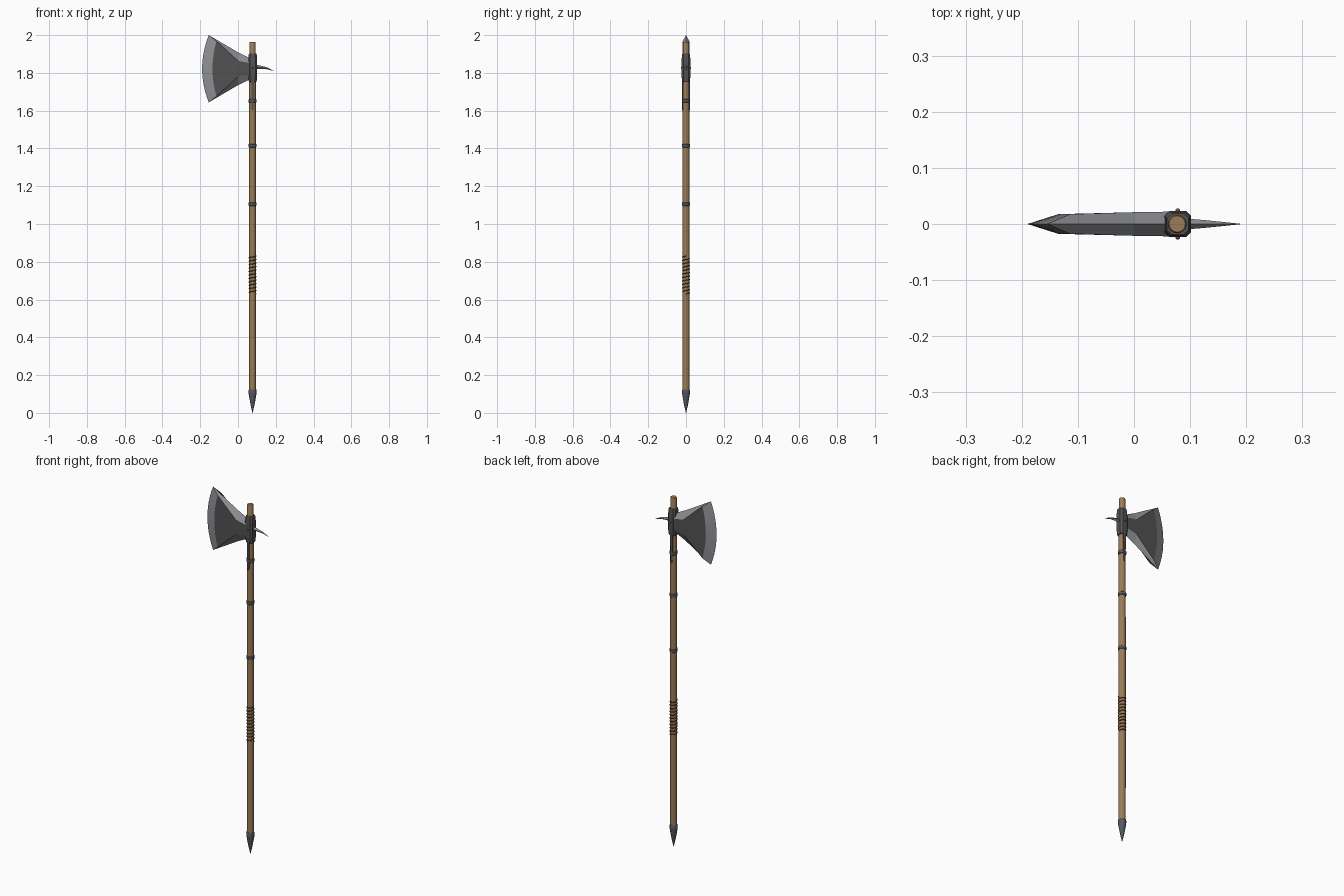
import bpy, bmesh, math
from mathutils import Vector

if "Cube" in bpy.data.objects:
    bpy.data.objects.remove(bpy.data.objects["Cube"])

CX = 0.077   # haft axis
CZ = 1.822   # blade centre height


def mat(name, r, g, b):
    m = bpy.data.materials.new(name)
    m.diffuse_color = (r, g, b, 1)
    m.use_nodes = True
    m.node_tree.nodes["Principled BSDF"].inputs["Base Color"].default_value = m.diffuse_color
    return m


WOOD = mat("wood", 0.33, 0.20, 0.095)
LEATHER = mat("leather", 0.09, 0.05, 0.03)
IRON = mat("dark_iron", 0.085, 0.085, 0.085)
STEEL = mat("steel", 0.27, 0.28, 0.30)
BAND = mat("band_iron", 0.09, 0.10, 0.12)


def finish(name, bm, mats, smooth=None):
    bmesh.ops.recalc_face_normals(bm, faces=bm.faces)
    me = bpy.data.meshes.new(name)
    bm.to_mesh(me)
    bm.free()
    ob = bpy.data.objects.new(name, me)
    bpy.context.collection.objects.link(ob)
    for m in mats:
        me.materials.append(m)
    if smooth:
        bpy.ops.object.select_all(action='DESELECT')
        ob.select_set(True)
        bpy.context.view_layer.objects.active = ob
        bpy.ops.object.shade_smooth_by_angle(angle=math.radians(smooth))
    return ob


def loft(name, rings, material, smooth=None):
    """Skin a list of equal-length point rings and cap both ends."""
    bm = bmesh.new()
    vs = [[bm.verts.new(p) for p in r] for r in rings]
    n = len(vs[0])
    for a, b in zip(vs, vs[1:]):
        for i in range(n):
            bm.faces.new((a[i], a[(i + 1) % n], b[(i + 1) % n], b[i]))
    bm.faces.new(vs[0])
    bm.faces.new(vs[-1])
    return finish(name, bm, [material], smooth)


def turned(name, profile, material, n=16, smooth=40):
    """Round part about the haft axis from (radius, z) pairs."""
    rings = [[(CX + r * math.cos(2 * math.pi * i / n), r * math.sin(2 * math.pi * i / n), z)
              for i in range(n)] for r, z in profile]
    return loft(name, rings, material, smooth)


# Haft, butt spike and bands
turned("haft", [(0.018, 0.09), (0.0185, 1.0), (0.0175, 1.75), (0.0165, 1.958), (0.0145, 1.964)], WOOD)
turned("butt_spike", [(0.019, 0.125), (0.0212, 0.117), (0.0205, 0.10), (0.011, 0.045), (0.0008, 0.0)],
       BAND, 12, 30)
for k, z in enumerate((1.105, 1.415, 1.652)):
    turned(f"band_{k + 1}", [(0.0175, z - 0.010), (0.021, z - 0.007), (0.021, z + 0.007),
                             (0.0175, z + 0.010)], BAND)

# Spiral grip wrap
cu = bpy.data.curves.new("grip_wrap", 'CURVE')
cu.dimensions = '3D'
cu.bevel_depth = 0.003
cu.bevel_resolution = 1
turns, steps = 11, 16
sp = cu.splines.new('POLY')
sp.points.add(turns * steps)
for i, p in enumerate(sp.points):
    a = 2 * math.pi * i / steps
    p.co = (CX + 0.0182 * math.cos(a), 0.0182 * math.sin(a), 0.63 + 0.20 * i / (turns * steps), 1)
cu.materials.append(LEATHER)
bpy.context.collection.objects.link(bpy.data.objects.new("grip_wrap", cu))


# Socket: chamfered square collar, slightly swollen in the middle
def octagon(h, c, z):
    pts = [(h, h - c), (h - c, h), (c - h, h), (-h, h - c), (-h, c - h), (c - h, -h), (h - c, -h), (h, c - h)]
    return [(CX + 0.001 + x, y, z) for x, y in pts]


loft("socket", [octagon(h, 0.009, z) for h, z in
                ((0.019, 1.753), (0.021, 1.757), (0.0235, 1.785), (0.0235, 1.865),
                 (0.021, 1.898), (0.019, 1.902))], IRON)

# Rivets and langets on both sides
for s, side in ((-1, "front"), (1, "back")):
    bm = bmesh.new()
    bmesh.ops.create_uvsphere(bm, u_segments=10, v_segments=6, radius=0.0045)
    bmesh.ops.translate(bm, verts=bm.verts, vec=(CX + 0.001, s * 0.0235, 1.828))
    finish(f"rivet_{side}", bm, [BAND], 40)
    loft(f"langet_{side}", [[(CX - w, s * 0.014, z), (CX + w, s * 0.014, z),
                             (CX + w, s * 0.0205, z), (CX - w, s * 0.0205, z)]
                            for w, z in ((0.002, 1.60), (0.006, 1.615), (0.007, 1.76))], IRON)

# Axe blade: two flat cheeks, chamfered top and bottom, bevelled curved cutting edge
cheek = [(0.062, 0.0, 0.030, 0.022), (0.0, 0.0, 0.042, 0.021), (-0.135, 0.021, 0.146, 0.0175)]
ridge = [(0.062, 0.056), (0.0, 0.087), (-0.155, 0.178)]
N = 12
T = [2 * j / N - 1 for j in range(N + 1)]
bm = bmesh.new()
edge = [bm.verts.new((-0.19 + 0.035 * t * t, 0, CZ + 0.178 * t)) for t in T]
rims = {}
for e, k in ((0, -1), (N, 1)):
    rims[e] = [bm.verts.new((x, 0, CZ + k * h)) for x, h in ridge[:2]] + [edge[e]]
for s in (-1, 1):
    grid = [[bm.verts.new((x + b * t * t, s * y, CZ + h * t)) for t in T] for x, b, h, y in cheek]
    for a, b in zip(grid, grid[1:]):
        for j in range(N):
            bm.faces.new((a[j], a[j + 1], b[j + 1], b[j]))
    for j in range(N):
        bm.faces.new((grid[2][j], grid[2][j + 1], edge[j + 1], edge[j])).material_index = 1
    for e in (0, N):
        for c in range(2):
            bm.faces.new((grid[c][e], grid[c + 1][e], rims[e][c + 1], rims[e][c])).material_index = 1
finish("axe_blade", bm, [IRON, STEEL], 15)

# Back spike: curved, four-sided, tapering to a point
spike = [(0.095, 1.832, 0.0095, 0.011), (0.125, 1.829, 0.007, 0.008),
         (0.155, 1.824, 0.004, 0.005), (0.189, 1.810, 0.0005, 0.0008)]
loft("back_spike", [[(x, w, z), (x, 0, z + h), (x, -w, z), (x, 0, z - h)]
                    for x, z, w, h in spike], STEEL)
